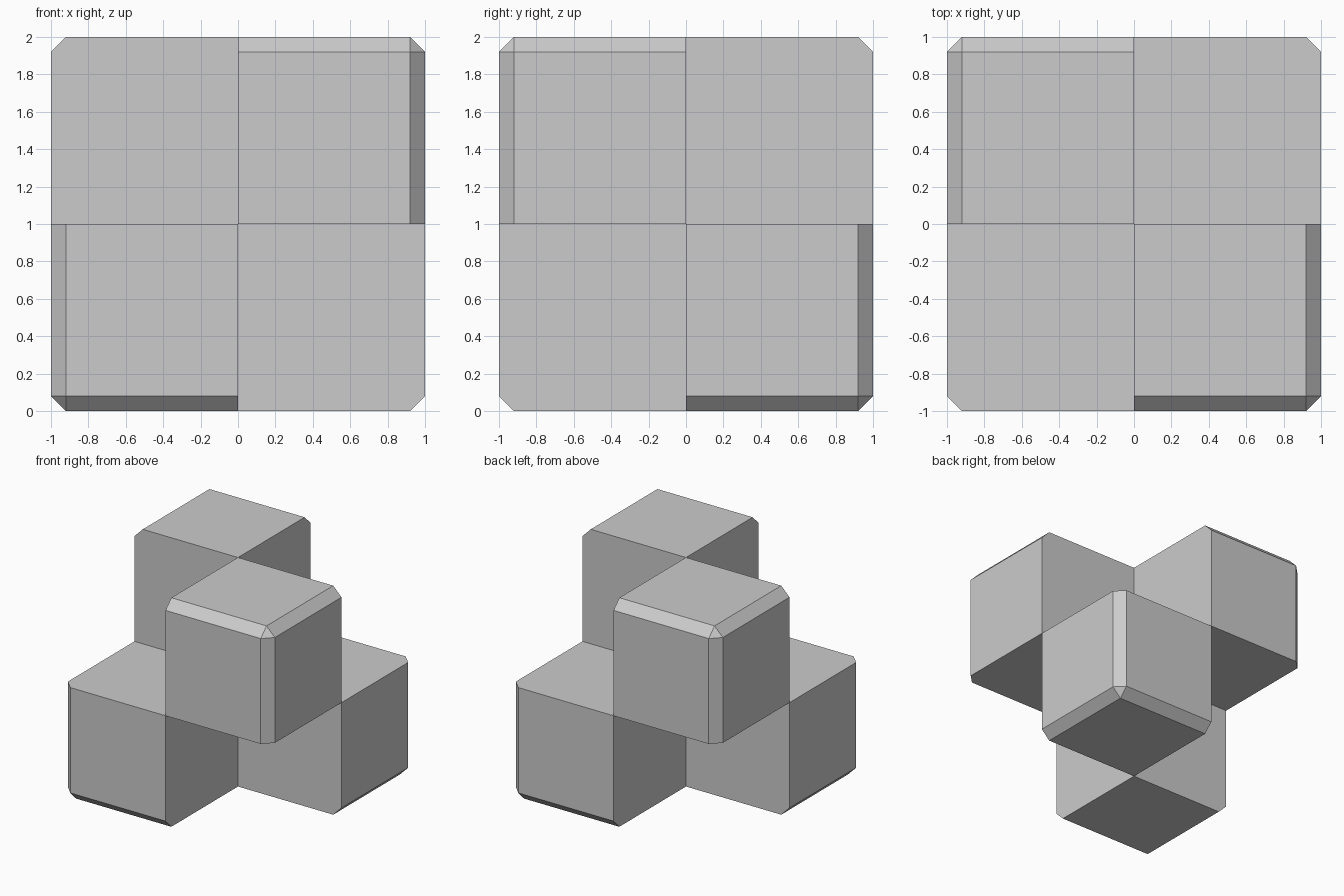
import bpy
import bmesh
from mathutils import Vector

BEVEL = 0.08

default = bpy.data.objects.get("Cube")
if default:
    bpy.data.objects.remove(default, do_unlink=True)

# Single grey material
grey = bpy.data.materials.new("plain_grey")
grey.use_nodes = True
colour = (0.6, 0.6, 0.6, 1)
grey.diffuse_color = colour
grey.node_tree.nodes["Principled BSDF"].inputs["Base Color"].default_value = colour


def corner_block(name, signs):
    """Unit cube filling one octant, chamfered along its three outer edges."""
    bm = bmesh.new()
    bmesh.ops.create_cube(bm, size=1)
    outer = Vector(signs)
    bmesh.ops.translate(bm, verts=bm.verts, vec=outer / 2)
    tip = max(bm.verts, key=lambda v: v.co.dot(outer))
    bmesh.ops.bevel(bm, geom=list(tip.link_edges), offset=BEVEL,
                    offset_type='OFFSET', segments=1, profile=0.5,
                    affect='EDGES', clamp_overlap=True)
    bmesh.ops.translate(bm, verts=bm.verts, vec=(0, 0, 1))
    bmesh.ops.recalc_face_normals(bm, faces=bm.faces)
    mesh = bpy.data.meshes.new(name)
    bm.to_mesh(mesh)
    bm.free()
    mesh.materials.append(grey)
    obj = bpy.data.objects.new(name, mesh)
    bpy.context.collection.objects.link(obj)


# Four blocks in alternating octants, touching only along their edges
for sx in (-1, 1):
    for sy in (-1, 1):
        sz = -sx * sy
        name = "_".join(("upper" if sz > 0 else "lower",
                         "front" if sy < 0 else "back",
                         "left" if sx > 0 else "right", "block"))
        corner_block(name, (sx, sy, sz))
